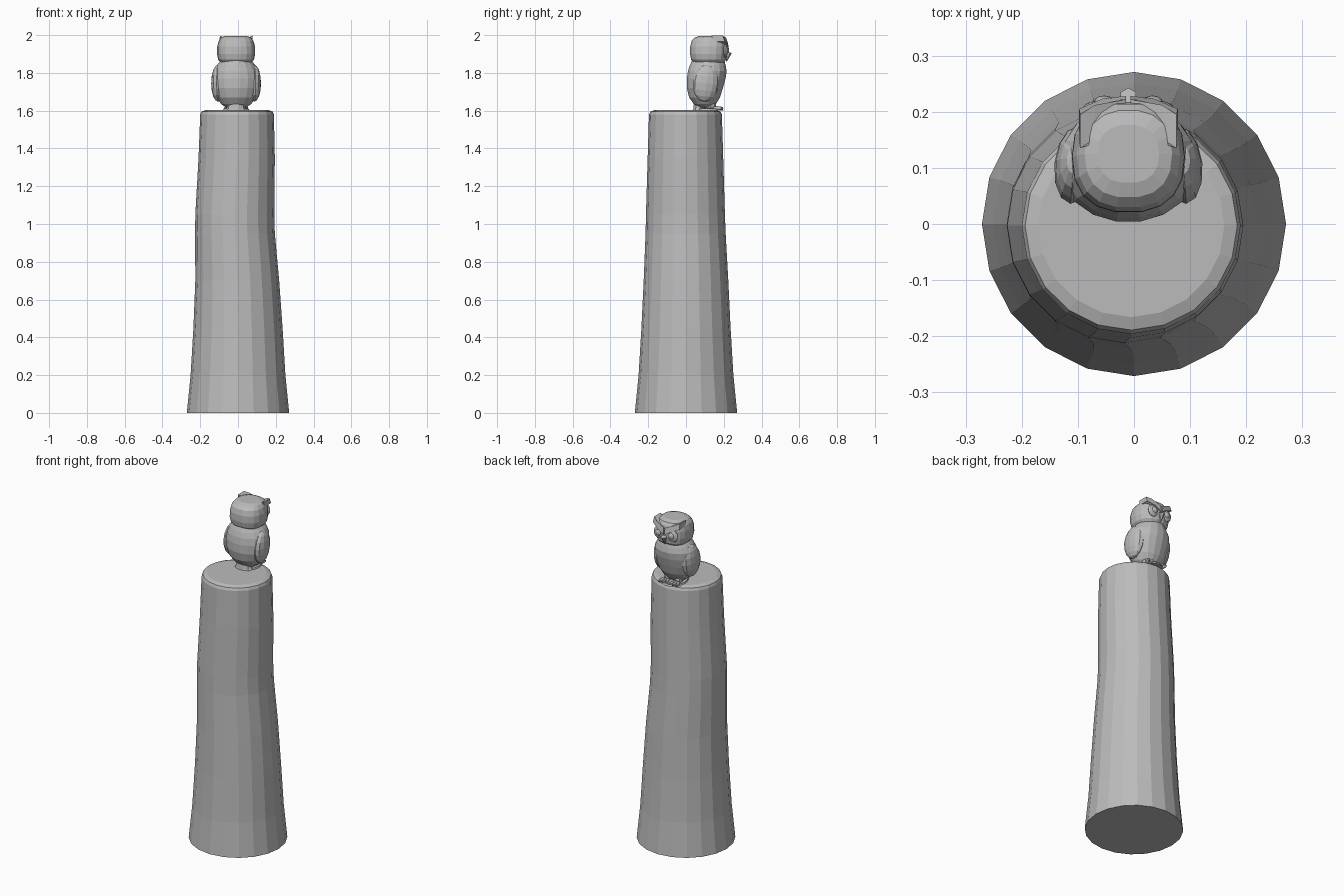
import bpy, bmesh, math
from mathutils import Vector, Matrix

cube = bpy.data.objects.get("Cube")
if cube:
    bpy.data.objects.remove(cube)

stone = bpy.data.materials.new("plain grey")
stone.use_nodes = True
grey = (0.5, 0.5, 0.5, 1)
stone.diffuse_color = grey
stone.node_tree.nodes["Principled BSDF"].inputs["Base Color"].default_value = grey

CX = -0.01  # owl centre line


def finish(name, bm):
    bmesh.ops.recalc_face_normals(bm, faces=bm.faces)
    mesh = bpy.data.meshes.new(name)
    bm.to_mesh(mesh)
    bm.free()
    mesh.materials.append(stone)
    obj = bpy.data.objects.new(name, mesh)
    bpy.context.collection.objects.link(obj)
    return obj


def loft(name, rings, sides, power=2.0):
    """Skin rings of (z, centre x, centre y, radius x, radius y)."""
    bm = bmesh.new()
    loops = []
    for z, cx, cy, rx, ry in rings:
        loop = []
        for i in range(sides):
            a = math.tau * i / sides
            c, s = math.cos(a), math.sin(a)
            x = math.copysign(abs(c) ** (2 / power), c)
            y = math.copysign(abs(s) ** (2 / power), s)
            loop.append(bm.verts.new((cx + rx * x, cy + ry * y, z)))
        loops.append(loop)
    for low, high in zip(loops, loops[1:]):
        for i in range(sides):
            j = (i + 1) % sides
            bm.faces.new((low[i], low[j], high[j], high[i]))
    bm.faces.new(loops[0])
    bm.faces.new(loops[-1])
    return finish(name, bm)


def ball(name, centre, radii, tilt=None, u=12, v=8):
    bm = bmesh.new()
    bmesh.ops.create_uvsphere(bm, u_segments=u, v_segments=v, radius=1)
    turn = tilt if tilt else Matrix.Identity(4)
    bm.transform(Matrix.Translation(centre) @ turn @ Matrix.Diagonal((*radii, 1)))
    return finish(name, bm)


def wedge(name, points, depth):
    """Extrude a flat outline of (x, y, z) points backwards."""
    bm = bmesh.new()
    front = [bm.verts.new(p) for p in points]
    back = [bm.verts.new(Vector(p) - Vector((0, depth, 0))) for p in points]
    bm.faces.new(front)
    bm.faces.new(back)
    for i in range(len(points)):
        j = (i + 1) % len(points)
        bm.faces.new((front[i], front[j], back[j], back[i]))
    return finish(name, bm)


# Tall, slightly bowed post with a rounded rim
post = [(0, 0, 0, .271, .271), (.2, 0, 0, .251, .251), (.45, 0, 0, .236, .236),
        (.7, -.004, 0, .222, .224), (.95, -.016, -.002, .211, .212),
        (1.05, -.017, -.003, .209, .209), (1.35, -.007, -.003, .202, .200),
        (1.58, -.005, -.003, .195, .193), (1.595, -.005, -.003, .189, .186),
        (1.603, -.005, -.003, .166, .163)]
loft("post", post, 20)

# Owl body, back towards the front of the post
body = [(1.615, CX, .10, .05, .04), (1.635, CX, .10, .08, .06),
        (1.67, CX, .098, .104, .083), (1.72, CX, .10, .121, .097),
        (1.77, CX, .107, .126, .104), (1.81, CX, .113, .119, .104),
        (1.84, CX, .115, .102, .096), (1.862, CX, .117, .084, .088),
        (1.88, CX, .117, .08, .08)]
loft("body", body, 18)

# Head with flattened crown
head = [(1.852, CX, .12, .08, .080), (1.87, CX, .12, .095, .094),
        (1.90, CX, .119, .101, .099), (1.94, CX, .120, .100, .099),
        (1.97, CX, .122, .092, .093), (1.988, CX, .125, .078, .078),
        (1.996, CX, .125, .055, .052)]
loft("head", head, 18, 2.4)

# Tail stub and perch pad under the feet
loft("tail", [(1.6, CX, .07, .058, .035), (1.612, CX, .072, .05, .035),
              (1.64, CX, .08, .045, .04)], 10)
loft("perch_pad", [(1.6, CX, .12, .07, .08), (1.611, CX, .12, .066, .076)], 14)

# Beak between the eyes
bm = bmesh.new()
bmesh.ops.create_cone(bm, cap_ends=True, segments=6, radius1=.002, radius2=.016, depth=.05)
bm.transform(Matrix.Translation((CX, .221, 1.885)) @ Matrix.Rotation(-.25, 4, "X"))
finish("beak", bm)

for side, s in (("left", 1), ("right", -1)):
    # Folded wing
    lean = Matrix.Rotation(-.12, 4, "X") @ Matrix.Rotation(s * .1, 4, "Z")
    ball(side + "_wing", (CX + s * .096, .105, 1.745), (.036, .07, .098), lean)
    # Eye disc, eyeball and pupil
    ball(side + "_eye_disc", (CX + s * .045, .207, 1.917), (.036, .014, .036))
    ball(side + "_eye", (CX + s * .043, .216, 1.919), (.019, .013, .019))
    # Frowning brow ending in an ear tuft
    wedge(side + "_brow", [(CX + s * .004, .228, 1.922), (CX + s * .045, .224, 1.945),
                           (CX + s * .088, .205, 1.966), (CX + s * .086, .195, 1.997),
                           (CX + s * .06, .212, 1.986), (CX + s * .004, .222, 1.958)], .06)
    # Foot with three toes
    for t in (-1, 0, 1):
        ball(side + "_toe", (CX + s * .035 + t * .016, .165, 1.613), (.009, .034, .011),
             Matrix.Rotation(-t * .3, 4, "Z"), 8, 6)
    ball(side + "_leg", (CX + s * .035, .13, 1.628), (.025, .03, .025), None, 8, 6)
